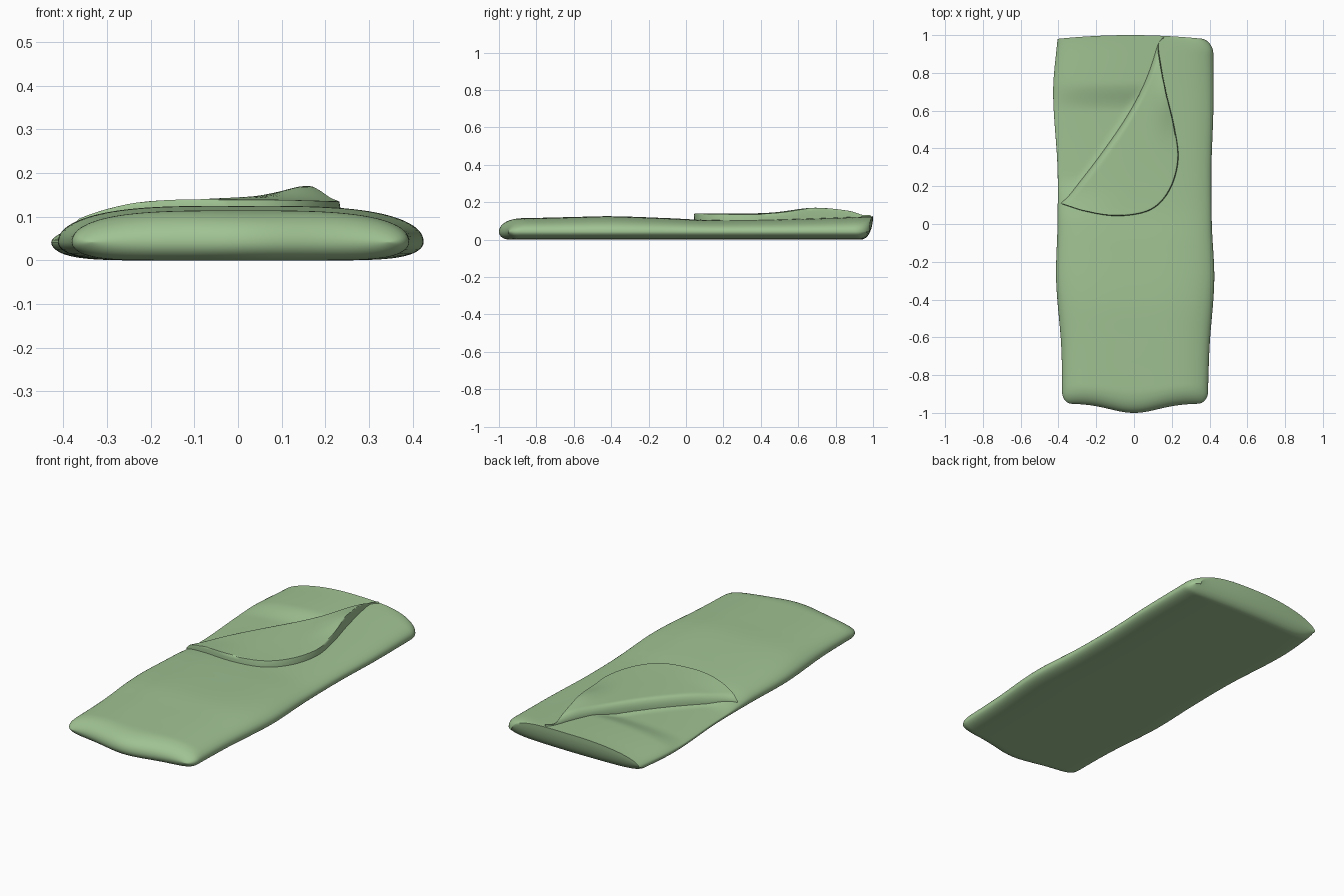
import bpy, bmesh, math
from math import sqrt, exp, cos, pi

cube = bpy.data.objects.get("Cube")
if cube:
    bpy.data.objects.remove(cube, do_unlink=True)

# Fabric colour
fabric = bpy.data.materials.new("sage_green_fabric")
fabric.use_nodes = True
colour = (0.35, 0.54, 0.29, 1)
fabric.diffuse_color = colour
bsdf = fabric.node_tree.nodes["Principled BSDF"]
bsdf.inputs["Base Color"].default_value = colour
bsdf.inputs["Roughness"].default_value = 0.8


def clamp(v, a=0.0, b=1.0):
    return max(a, min(b, v))


def smooth(v, a, b):
    t = clamp((v - a) / (b - a))
    return t * t * (3 - 2 * t)


def spline(table, x):
    """Smooth interpolation through (x, value) pairs."""
    n = len(table)
    x = clamp(x, table[0][0], table[-1][0])
    k = next((i for i in range(n - 1) if x <= table[i + 1][0]), n - 2)

    def slope(i):
        a, b = table[max(i - 1, 0)], table[min(i + 1, n - 1)]
        return (b[1] - a[1]) / (b[0] - a[0])
    (x0, v0), (x1, v1) = table[k], table[k + 1]
    h = x1 - x0
    t = (x - x0) / h
    return ((1 + 2 * t) * (1 - t) ** 2 * v0 + t * (1 - t) ** 2 * h * slope(k)
            + t * t * (3 - 2 * t) * v1 + t * t * (t - 1) * h * slope(k + 1))


def arc(d):
    """Quarter round: 0 at d = 0, 1 from d = 1 on."""
    return sqrt(max(0.0, 1 - (1 - clamp(d)) ** 2))


# Plan outline and crown height along the length
LEFT_X = [(-0.95, -0.38), (-0.65, -0.385), (-0.3, -0.412), (0, -0.405),
          (0.3, -0.405), (0.7, -0.428), (0.98, -0.405)]
RIGHT_X = [(-0.95, 0.39), (-0.65, 0.40), (-0.3, 0.425), (0, 0.412),
           (0.3, 0.41), (0.6, 0.42), (0.98, 0.42)]
CROWN = [(-0.95, 0.112), (-0.6, 0.121), (-0.4, 0.125), (-0.1, 0.115),
         (0.1, 0.106), (0.4, 0.108), (0.7, 0.115), (0.98, 0.125)]
# Opening fold line and free edge of the turned-back flap
FOLD = [(-0.388, 0.11), (-0.345, 0.15), (-0.29, 0.22), (-0.22, 0.31), (-0.15, 0.405),
        (-0.07, 0.52), (0.0, 0.635), (0.055, 0.745), (0.095, 0.85), (0.125, 0.945), (0.15, 0.985)]
FREE = [(-0.38, 0.105), (-0.25, 0.065), (-0.08, 0.042), (0.09, 0.075), (0.19, 0.18),
        (0.235, 0.34), (0.215, 0.51), (0.175, 0.68), (0.145, 0.83), (0.13, 0.95), (0.16, 0.988)]
MID = 0.042


def sides(y):
    front = 0.05 * (1 - arc((y + 0.95) / 0.06))
    back = 0.08 * (1 - arc((0.985 - y) / 0.085))
    return spline(LEFT_X, y) + front, spline(RIGHT_X, y) - front - back


def top_z(x, y, opened=True):
    xl, xr = sides(y)
    s = clamp(2 * (x - xl) / (xr - xl) - 1, -1, 1)
    full = (1 - abs(s) ** 3.5) ** 0.45
    if s < 0:       # the opened side tapers to a thin edge
        k = smooth(y, 0.0, 0.2)
        full = full * (1 - k) + (1 - s * s) ** 0.55 * k
    crown = spline(CROWN, y)
    if opened:      # lower lining in front of the pillow
        inside = smooth(spline([(b, a) for a, b in FOLD], y) + 0.04 - x, 0, 0.06)
        crown -= 0.028 * inside * smooth(y, 0.12, 0.25) * (1 - smooth(y, 0.6, 0.75))
    return MID + (crown - MID) * full * arc((y + 0.95) / 0.10)


def body_points(u, v):
    s = math.sin(pi / 2 * (2 * u - 1))
    y = -0.95 + 1.93 * (1 - cos(pi * v)) / 2
    xl, xr = sides(y)
    x = xl + (xr - xl) * (s + 1) / 2
    top = top_z(x, y)
    rim = sqrt(max(0, 1 - abs(s) ** 8)) * arc((y + 0.95) / 0.05)
    low = MID * (1 - rim)
    low += (top - low) * (1 - arc((0.98 - y) / 0.06))
    bow = (0.02 * (1 - s * s) * smooth(y, 0.8, 0.98)
           - 0.05 * exp(-(x / 0.18) ** 2) * (1 - smooth(y, -0.95, -0.75)))
    return (x, y + bow, top), (x, y + bow, low)


def curve_at(points, t):
    n = len(points) - 1
    return [spline([(i / n, p[a]) for i, p in enumerate(points)], t) for a in (0, 1)]


def flap_points(u, v):
    w = (1 - cos(pi * u)) / 2
    (ax, ay), (bx, by) = curve_at(FOLD, v), curve_at(FREE, v)
    x, y = ax + (bx - ax) * w, ay + (by - ay) * w
    width = math.hypot(bx - ax, by - ay)
    base = top_z(x, y)
    under = base - 0.004
    curl = 0.024 * exp(-((x - 0.16) / 0.07) ** 2 - ((y - 0.68) / 0.16) ** 2)
    thick = 0.033 - 0.012 * smooth(y, 0.8, 0.98) - 0.01 * smooth(-x, 0.2, 0.38)
    crest = top_z(x, y, False) + thick + curl
    edge = arc(w * width / 0.03) * arc((1 - w) * width / 0.006)
    return (x, y, under + (crest - under) * edge), (x, y, under)


def build_shell(name, point_fn, nu, nv):
    """Closed shell from an upper and a lower sheet that share their border."""
    bm = bmesh.new()
    for side in (0, 1):
        rows = [[bm.verts.new(point_fn(i / nu, j / nv)[side]) for i in range(nu + 1)]
                for j in range(nv + 1)]
        for j in range(nv):
            for i in range(nu):
                quad = [rows[j][i], rows[j][i + 1], rows[j + 1][i + 1], rows[j + 1][i]]
                bm.faces.new(quad if side == 0 else quad[::-1])
    bmesh.ops.remove_doubles(bm, verts=bm.verts[:], dist=0.0002)
    bmesh.ops.dissolve_degenerate(bm, edges=bm.edges[:], dist=0.0001)
    mesh = bpy.data.meshes.new(name)
    bm.to_mesh(mesh)
    bm.free()
    mesh.materials.append(fabric)
    obj = bpy.data.objects.new(name, mesh)
    bpy.context.collection.objects.link(obj)
    bpy.ops.object.select_all(action='DESELECT')
    obj.select_set(True)
    bpy.context.view_layer.objects.active = obj
    bpy.ops.object.shade_smooth_by_angle(angle=math.radians(40))
    return obj


# Padded bag with the pillow end at the back
build_shell("sleeping_bag_body", body_points, 56, 110)
# Corner of the cover turned back
build_shell("folded_flap", flap_points, 28, 60)
